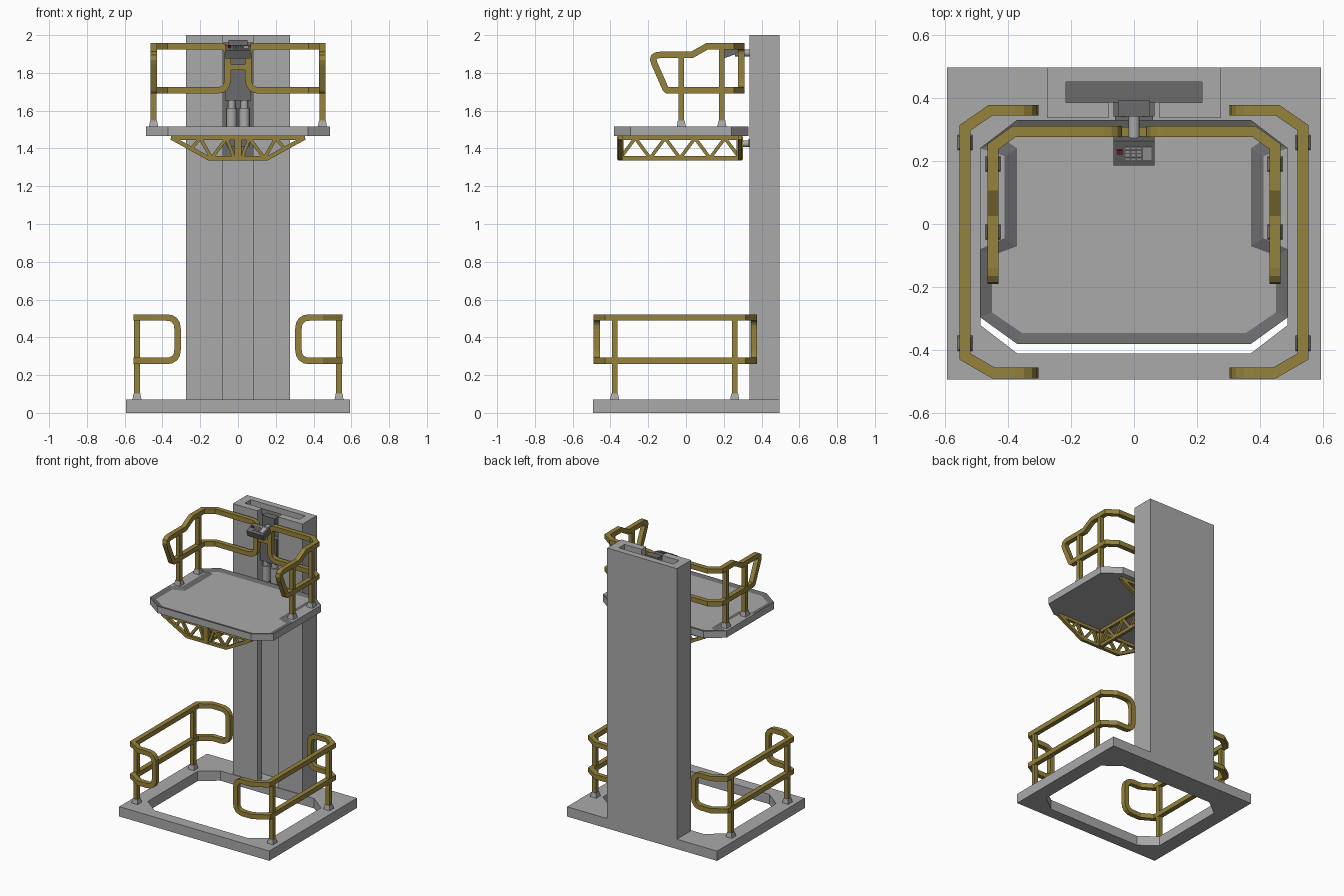
import bpy, bmesh, math
from mathutils import Vector, Matrix

if "Cube" in bpy.data.objects:
    bpy.data.objects.remove(bpy.data.objects["Cube"])


def material(name, col):
    m = bpy.data.materials.new(name)
    m.diffuse_color = (*col, 1)
    m.use_nodes = True
    m.node_tree.nodes["Principled BSDF"].inputs["Base Color"].default_value = m.diffuse_color
    return m


GREY = material("steel_grey", (0.4, 0.4, 0.4))
YELLOW = material("yellow_paint", (0.3, 0.225, 0.045))
DARK = material("dark_grey", (0.145, 0.145, 0.15))
RED = material("red", (0.3, 0.01, 0.02))


def add_mesh(name, verts, faces, mat=GREY):
    me = bpy.data.meshes.new(name)
    me.from_pydata([tuple(v) for v in verts], [], faces)
    bm = bmesh.new()
    bm.from_mesh(me)
    bmesh.ops.recalc_face_normals(bm, faces=bm.faces)
    bm.to_mesh(me)
    bm.free()
    ob = bpy.data.objects.new(name, me)
    bpy.context.collection.objects.link(ob)
    me.materials.append(mat)
    return ob


def box(name, c, size, mat=GREY, rot=None, taper=1.0):
    v = [Vector((x * size[0] / 2 * (taper if z > 0 else 1),
                 y * size[1] / 2 * (taper if z > 0 else 1), z * size[2] / 2))
         for x in (-1, 1) for y in (-1, 1) for z in (-1, 1)]
    f = [(0, 1, 3, 2), (4, 6, 7, 5), (0, 4, 5, 1), (2, 3, 7, 6), (0, 2, 6, 4), (1, 5, 7, 3)]
    rot = rot or Matrix.Identity(3)
    return add_mesh(name, [rot @ p + Vector(c) for p in v], f, mat)


def bar(name, p, q, w, mat=YELLOW):
    p, q = Vector(p), Vector(q)
    rot = (q - p).to_track_quat('X', 'Z').to_matrix()
    return box(name, (p + q) / 2, ((q - p).length + w * 0.4, w, w), mat, rot)


def cylinder(name, c, r, depth, axis='Z', mat=GREY):
    rot = (math.pi / 2, 0, 0) if axis == 'Y' else (0, 0, 0)
    bpy.ops.mesh.primitive_cylinder_add(vertices=20, radius=r, depth=depth, location=c, rotation=rot)
    ob = bpy.context.object
    ob.name = name
    bpy.ops.object.shade_smooth_by_angle()
    ob.data.materials.append(mat)


def prism(name, loops, z0, z1):
    """Extruded flat outline; later loops are holes."""
    cu = bpy.data.curves.new(name, 'CURVE')
    cu.dimensions, cu.fill_mode, cu.extrude = '2D', 'BOTH', (z1 - z0) / 2
    cu.materials.append(GREY)
    for loop in loops:
        sp = cu.splines.new('POLY')
        sp.points.add(len(loop) - 1)
        for pt, (x, y) in zip(sp.points, loop):
            pt.co = (x, y, 0, 1)
        sp.use_cyclic_u = True
    ob = bpy.data.objects.new(name, cu)
    bpy.context.collection.objects.link(ob)
    ob.location.z = (z0 + z1) / 2
    bpy.ops.object.select_all(action='DESELECT')
    ob.select_set(True)
    bpy.context.view_layer.objects.active = ob
    bpy.ops.object.convert(target='MESH')
    bpy.ops.object.shade_flat()


def mirrored(half):
    return half + [(-x, y) for x, y in reversed(half)]


def rail(name, plan, path, r=0.017):
    """Closed square-tube loop: path (distance, z, rounding) wrapped on a plan polyline."""
    plan = [Vector(p) for p in plan]
    dirs = [(b - a).normalized() for a, b in zip(plan, plan[1:])]
    L = [0]
    for a, b in zip(plan, plan[1:]):
        L.append(L[-1] + (b - a).length)
    pts, n = [], len(path)
    for i, (s, z, rad) in enumerate(path):
        p = Vector((s, z))
        if not rad:
            pts.append(p)
            continue
        a = p + (Vector(path[i - 1][:2]) - p).normalized() * rad
        b = p + (Vector(path[(i + 1) % n][:2]) - p).normalized() * rad
        pts += [a * (1 - t) ** 2 + p * 2 * t * (1 - t) + b * t * t for t in (0, .25, .5, .75, 1)]
    full = []
    for a, b in zip(pts, pts[1:] + pts[:1]):
        full.append(a)
        cuts = [(l - a.x) / (b.x - a.x) for l in L[1:-1] if (a.x - l) * (b.x - l) < -1e-9]
        full += [a.lerp(b, t) for t in sorted(cuts)]
    verts, faces, n = [], [], len(full)
    for i, p in enumerate(full):
        d1 = (p - full[i - 1]).normalized()
        t = (d1 + (full[(i + 1) % n] - p).normalized()).normalized()
        m = Vector((-t.y, t.x)) / max(0.5, t.dot(d1))
        k = max(j for j in range(len(dirs)) if j == 0 or L[j] <= p.x + 1e-5)
        h, sc = dirs[k], 1
        if k and abs(p.x - L[k]) < 1e-4:
            h = (dirs[k - 1] + dirs[k]).normalized()
            sc = 1 / h.dot(dirs[k])
        c = plan[k] + dirs[k] * (p.x - L[k])
        N = Vector((-h.y, h.x, 0)) * sc
        M = Vector((h.x * m.x, h.y * m.x, m.y))
        for u, w in ((-1, -1), (1, -1), (1, 1), (-1, 1)):
            verts.append(Vector((c.x, c.y, p.y)) + r * (u * N + w * M))
        for j in range(4):
            o, e = i * 4, (i + 1) % n * 4
            faces.append((o + j, o + (j + 1) % 4, e + (j + 1) % 4, e + j))
    add_mesh(name, verts, faces, YELLOW)


def post(name, x, y, z0, z1):
    box(name, (x, y, (z0 + z1) / 2), (.03, .03, z1 - z0), YELLOW)
    box(name + "_foot", (x, y, z0 + .016), (.048, .048, .032), GREY, None, 0.75)


# Base frame with octagonal opening, and slotted column
prism("base_frame", [[(-.592, -.493), (.592, -.493), (.592, .495), (-.592, .495)],
                     mirrored([(-.37, .33), (-.487, .24), (-.487, -.32), (-.37, -.41)])], 0, .07)
prism("column", [mirrored([(-.275, .495), (-.275, .335), (-.08, .335), (-.08, .385),
                           (-.215, .385), (-.215, .45)])], 0, 2)

# Platform: octagonal tray with a dark rim, pads under the posts
ZB, ZT, ZF = 1.467, 1.516, 1.506
lip = mirrored([(-.37, .33), (-.488, .24), (-.41, .215), (-.41, -.045), (-.488, -.08), (-.488, -.295), (-.37, -.38)])
floor = mirrored([(-.355, .295), (-.40, .26), (-.37, .24), (-.37, -.07), (-.45, -.1), (-.45, -.28), (-.355, -.345)])
outer = [0, 1, 4, 5, 6, 7, 8, 9, 12, 13]
v = [(x, y, ZT) for x, y in lip] + [(x, y, ZF) for x, y in floor] + [(lip[i][0], lip[i][1], ZB) for i in outer]
f = [(i, (i + 1) % 14, 14 + (i + 1) % 14, 14 + i) for i in range(14)]
f += [(outer[i], outer[(i + 1) % 10], 28 + (i + 1) % 10, 28 + i) for i in range(10)]
f += [tuple(range(14, 28)), tuple(range(28, 38)), (1, 2, 3, 4), (9, 10, 11, 12)]
platform = add_mesh("platform", v, f)
platform.data.materials.append(DARK)
for i in range(14):
    platform.data.polygons[i].material_index = 1

# Railings and posts on both sides
for sgn, side in ((-1, "left"), (1, "right")):
    rail(side + "_platform_rail",
         [(sgn * .055, .293), (sgn * .38, .293), (sgn * .447, .245), (sgn * .447, -.25)],
         [(0, 1.94, .04), (.542, 1.94, 0), (.622, 1.895, 0), (.84, 1.895, .05),
          (.757, 1.707, .012), (0, 1.707, .06)])
    rail(side + "_base_rail",
         [(sgn * .32, .36), (sgn * .455, .36), (sgn * .535, .305), (sgn * .535, -.42),
          (sgn * .445, -.472), (sgn * .32, -.472)],
         [(0, .505, .06), (1.186, .505, .06), (1.186, .275, .06), (0, .275, .06)])
    post(side + "_platform_post_front", sgn * .447, -.025, ZT, 1.89)
    post(side + "_platform_post_back", sgn * .447, .19, ZT, 1.935)
    post(side + "_base_post_front", sgn * .535, -.378, .07, .5)
    post(side + "_base_post_back", sgn * .535, .258, .07, .5)
bar("rail_crossbar", (-.05, .293, 1.83), (.05, .293, 1.83), .03)

# Trusses under the platform: front, back and centre spine
T, B, W = 1.455, 1.348, .022
for y, nm in ((-.348, "front"), (.285, "back")):
    bar(nm + "_truss_top", (-.35, y, T), (.35, y, T), W)
    bar(nm + "_truss_bottom", (-.155, y, B), (.155, y, B), W)
    bar(nm + "_truss_middle", (0, y, B), (0, y, T), .036)
    for s in (-1, 1):
        bar(nm + "_truss_end", (s * .155, y, B), (s * .35, y, T), W)
        zig = [(.02, B), (.06, T), (.14, B), (.2, T), (.25, 1.395)]
        for a, b in zip(zig, zig[1:]):
            bar(nm + "_truss_brace", (s * a[0], y, a[1]), (s * b[0], y, b[1]), .018)
bar("spine_top", (0, -.348, T), (0, .285, T), W)
bar("spine_bottom", (0, -.348, B), (0, .285, B), W)
step = .633 / 8
for i in range(8):
    bar("spine_brace", (0, -.348 + i * step, T if i % 2 else B),
        (0, -.348 + (i + 1) * step, B if i % 2 else T), .018)

# Lift carriage inside the column slot
box("carriage_plate", (0, .4175, 1.66), (.43, .065, .6), DARK)
box("carriage_block", (0, .366, 1.74), (.13, .05, .18), DARK)
box("carriage_head", (0, .366, 1.93), (.1, .05, .09), DARK)
cylinder("upper_pin", (0, .305, 1.905), .018, .09, 'Y')
box("lower_bracket", (0, .36, 1.43), (.12, .06, .04), DARK)
cylinder("lower_pin", (0, .31, 1.425), .018, .07, 'Y')
for s in (-1, 1):
    cylinder("lift_cylinder", (s * .034, .366, 1.56), .028, .11)
    cylinder("lift_rod", (s * .034, .366, 1.63), .02, .06)

# Tilted control box with keypad, screen and stop button
R = Matrix.Rotation(math.radians(20), 3, 'X')
C = Vector((0, .232, 1.912))
box("control_box", C, (.13, .082, .045), DARK, R)
box("control_screen", C + R @ Vector((.042, 0, .023)), (.028, .045, .006), GREY, R)
box("stop_button", C + R @ Vector((-.045, .005, .025)), (.018, .014, .01), RED, R)
for i in range(3):
    for j in range(4):
        box("key", C + R @ Vector((-.02 + i * .018, -.018 + j * .012, .024)), (.013, .008, .005), GREY, R)
